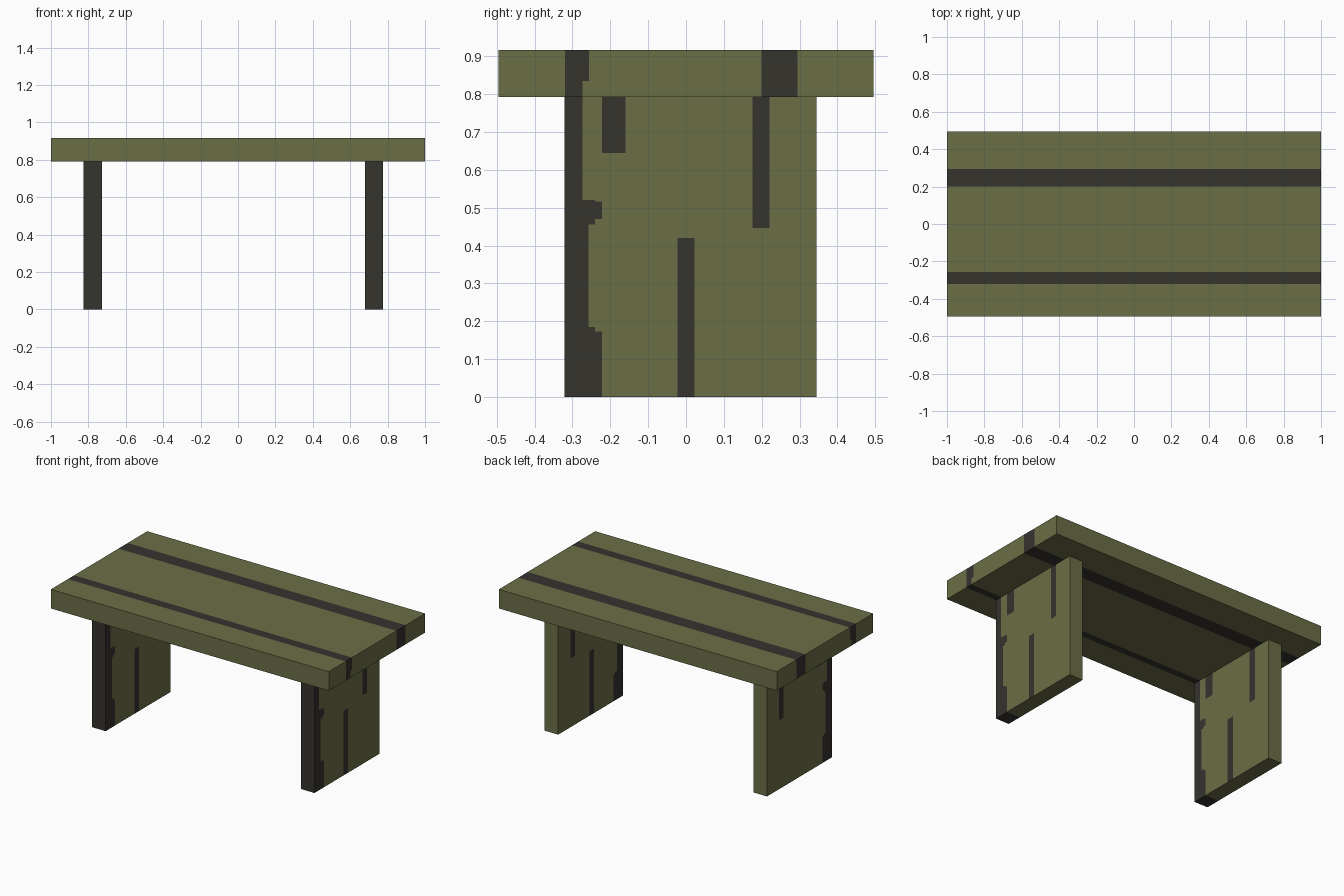
import bpy, bmesh
from mathutils import Vector

if "Cube" in bpy.data.objects:
    bpy.data.objects.remove(bpy.data.objects["Cube"])


def material(name, rgb):
    m = bpy.data.materials.new(name)
    m.diffuse_color = (*rgb, 1)
    m.use_nodes = True
    m.node_tree.nodes["Principled BSDF"].inputs["Base Color"].default_value = m.diffuse_color
    return m


MATS = [material("olive wood", (0.147, 0.156, 0.061)),
        material("dark grain", (0.036, 0.033, 0.027))]


def striped_box(name, lo, hi, y_cuts, z_cuts, is_dark):
    """Box sliced along the grain edges, with faces coloured by a rule."""
    lo, hi = Vector(lo), Vector(hi)
    bm = bmesh.new()
    bmesh.ops.create_cube(bm, size=1)
    for v in bm.verts:
        v.co = (lo + hi) / 2 + Vector(a * b for a, b in zip(v.co, hi - lo))
    for axis, cuts in ((1, y_cuts), (2, z_cuts)):
        for c in cuts:
            p, n = Vector(), Vector()
            p[axis], n[axis] = c, 1
            bmesh.ops.bisect_plane(bm, geom=bm.verts[:] + bm.edges[:] + bm.faces[:],
                                   plane_co=p, plane_no=n)
    bm.normal_update()
    for f in bm.faces:
        f.material_index = int(is_dark(f.calc_center_median(), f.normal))
    me = bpy.data.meshes.new(name)
    bm.to_mesh(me)
    bm.free()
    for m in MATS:
        me.materials.append(m)
    ob = bpy.data.objects.new(name, me)
    bpy.context.collection.objects.link(ob)
    return ob


# Table top: two stripes that wrap over the ends and underside
def top_dark(c, n):
    if 0.2 < c.y < 0.295:
        return True
    front = -0.256 if c.z > 0.835 else -0.273
    return abs(n.y) < 0.5 and -0.32 < c.y < front


striped_box("table_top", (-1, -0.495, 0.792), (1, 0.495, 0.916),
            (-0.32, -0.273, -0.256, 0.2, 0.295), (0.835,), top_dark)

# Grain marks on the legs: y from, y to, z from, z to
MARKS = [(-0.33, -0.273, -1, 1), (-0.33, -0.257, -1, 0.52),
         (-0.33, -0.24, -1, 0.185), (-0.33, -0.222, -1, 0.173),
         (-0.33, -0.24, 0.456, 0.52), (-0.33, -0.222, 0.47, 0.517),
         (-0.222, -0.16, 0.645, 1), (0.175, 0.221, 0.447, 1)]
CENTRE = (-0.023, 0.023, -1, 0.42)


def leg_rule(outer_plain):
    def dark(c, n):
        if n.y < -0.5:
            return True
        if n.y > 0.5:
            return False
        if n.z < -0.5:
            return c.y < -0.222
        marks = MARKS if outer_plain and n.x < -0.5 else MARKS + [CENTRE]
        return any(a < c.y < b and d < c.z < e for a, b, d, e in marks)
    return dark


Y_CUTS = sorted({y for m in MARKS + [CENTRE] for y in m[:2]})
Z_CUTS = sorted({z for m in MARKS + [CENTRE] for z in m[2:]})
for name, x0, plain in (("left_leg", -0.825, True), ("right_leg", 0.678, False)):
    striped_box(name, (x0, -0.321, 0), (x0 + 0.097, 0.345, 0.792),
                Y_CUTS, Z_CUTS, leg_rule(plain))
